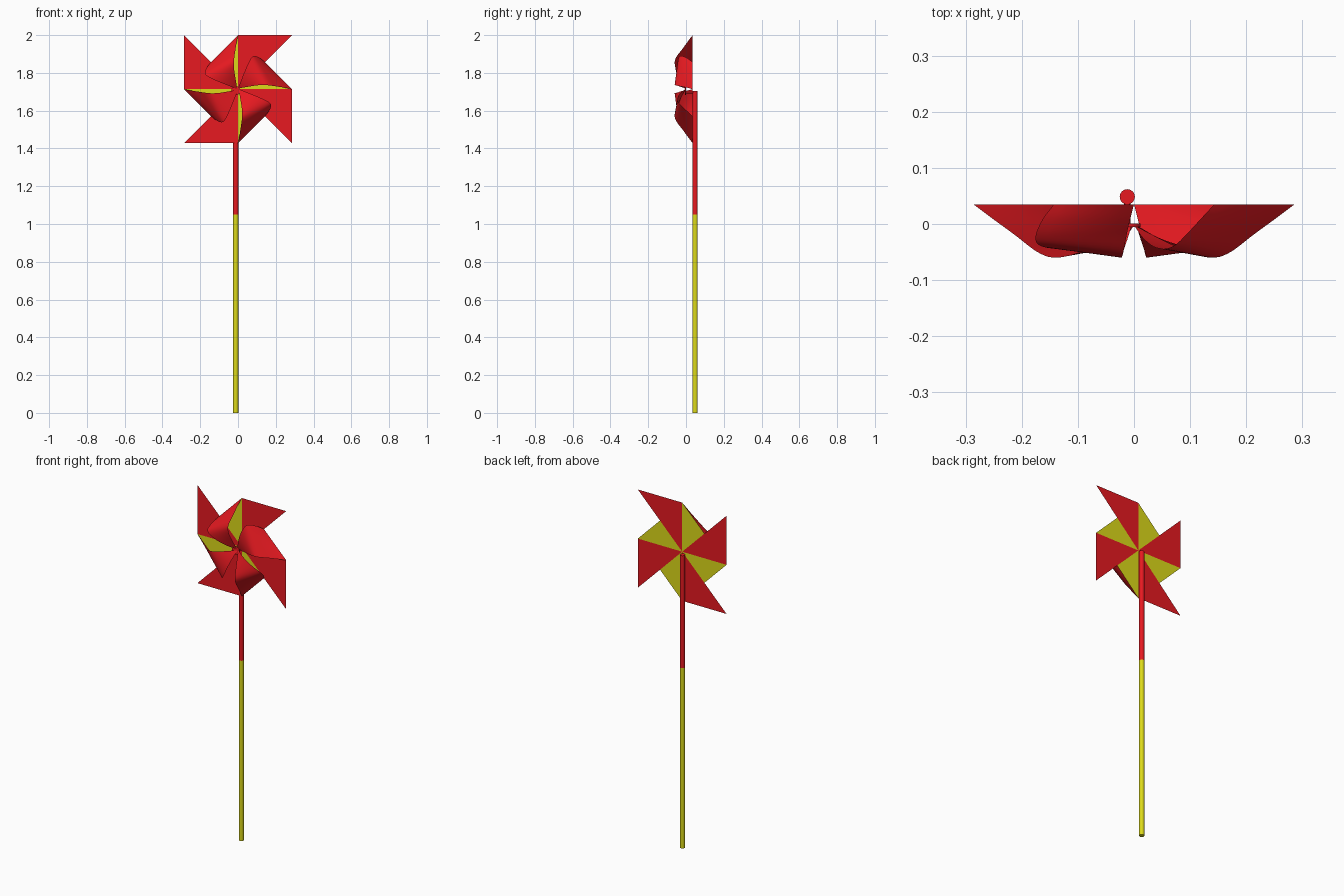
import bpy, math
from mathutils import Vector, Matrix

if "Cube" in bpy.data.objects:
    bpy.data.objects.remove(bpy.data.objects["Cube"])

S, CZ, YB = 0.286, 1.714, 0.035      # half width of wheel, wheel height, back plane
PX, PY = -0.012, 0.0485              # pole axis


def material(name, color):
    m = bpy.data.materials.new(name)
    m.diffuse_color = color
    m.use_nodes = True
    m.node_tree.nodes["Principled BSDF"].inputs["Base Color"].default_value = m.diffuse_color
    return m


RED = material("red", (0.8, 0.01, 0.015, 1))
YELLOW = material("yellow", (0.72, 0.7, 0.01, 1))


def smooth_path(pts, sub=5):
    """Catmull-Rom sampling through the given points."""
    p = [Vector(q) for q in pts]
    p = [2 * p[0] - p[1]] + p + [2 * p[-1] - p[-2]]
    out = []
    for i in range(1, len(p) - 2):
        a, b, c, d = p[i - 1:i + 3]
        for j in range(sub):
            t = j / sub
            out.append(0.5 * (2 * b + (c - a) * t + (2 * a - 5 * b + 4 * c - d) * t * t
                              + (3 * b - a - 3 * c + d) * t ** 3))
    return out + [p[-2]]


def mesh_object(name, verts, faces, mat, k, smooth=False):
    rot = Matrix.Translation((0, 0, CZ)) @ Matrix.Rotation(k * math.pi / 2, 4, 'Y')
    me = bpy.data.meshes.new(name)
    me.from_pydata([rot @ Vector(v) for v in verts], [], faces)
    me.materials.append(mat)
    for f in me.polygons:
        f.use_smooth = smooth
    ob = bpy.data.objects.new(name, me)
    bpy.context.collection.objects.link(ob)
    return ob


def cylinder(name, r, depth, loc, mat, rot=(0, 0, 0)):
    bpy.ops.mesh.primitive_cylinder_add(vertices=24, radius=r, depth=depth,
                                        location=loc, rotation=rot)
    ob = bpy.context.object
    ob.name = name
    ob.data.materials.append(mat)
    bpy.ops.object.shade_smooth_by_angle(angle=math.radians(40))


# Curl of the top vane: open outer edge and cut edge, both ending at the hub
outer_edge = smooth_path([
    (0, YB, S), (-.007, .008, .25), (-.013, -.019, .213), (-.019, -.05, .172),
    (-.022, -.06, .14), (-.02, -.051, .1), (-.012, -.028, .05), (-.004, -.002, 0)])
cut_edge = smooth_path([
    (-S / 2, YB, S / 2), (-.163, .008, .118), (-.175, -.02, .092), (-.17, -.037, .074),
    (-.14, -.044, .056), (-.095, -.041, .036), (-.045, -.025, .016), (-.004, -.002, 0)])
W = 8
curl_verts = [a.lerp(b, j / W) for a, b in zip(outer_edge, cut_edge) for j in range(W + 1)]
curl_faces = [(i * (W + 1) + j, i * (W + 1) + j + 1, (i + 1) * (W + 1) + j + 1, (i + 1) * (W + 1) + j)
              for i in range(len(outer_edge) - 1) for j in range(W)]

# Four vanes: flat corner, flat backing behind the curl, curl
for k in range(4):
    mesh_object(f"vane_corner_{k}", [(0, YB, 0), (0, YB, S), (S, YB, S)], [(0, 1, 2)], RED, k)
    mesh_object(f"vane_backing_{k}", [(0, YB, 0), (-S / 2, YB, S / 2), (0, YB, S)], [(0, 1, 2)], YELLOW, k)
    mesh_object(f"vane_curl_{k}", curl_verts, curl_faces, RED, k, True)

# Pole in two colours
cylinder("pole_lower", 0.0135, 1.05, (PX, PY, 0.525), YELLOW)
cylinder("pole_upper", 0.0135, 0.655, (PX, PY, 1.3775), RED)

# Hub button and the pin that joins it to the pole
cylinder("hub_button", 0.024, 0.006, (PX, -0.002, 1.706), RED, (math.pi / 2, 0, 0))
cylinder("hub_pin", 0.006, 0.045, (PX, 0.0215, 1.698), RED, (math.pi / 2, 0, 0))
